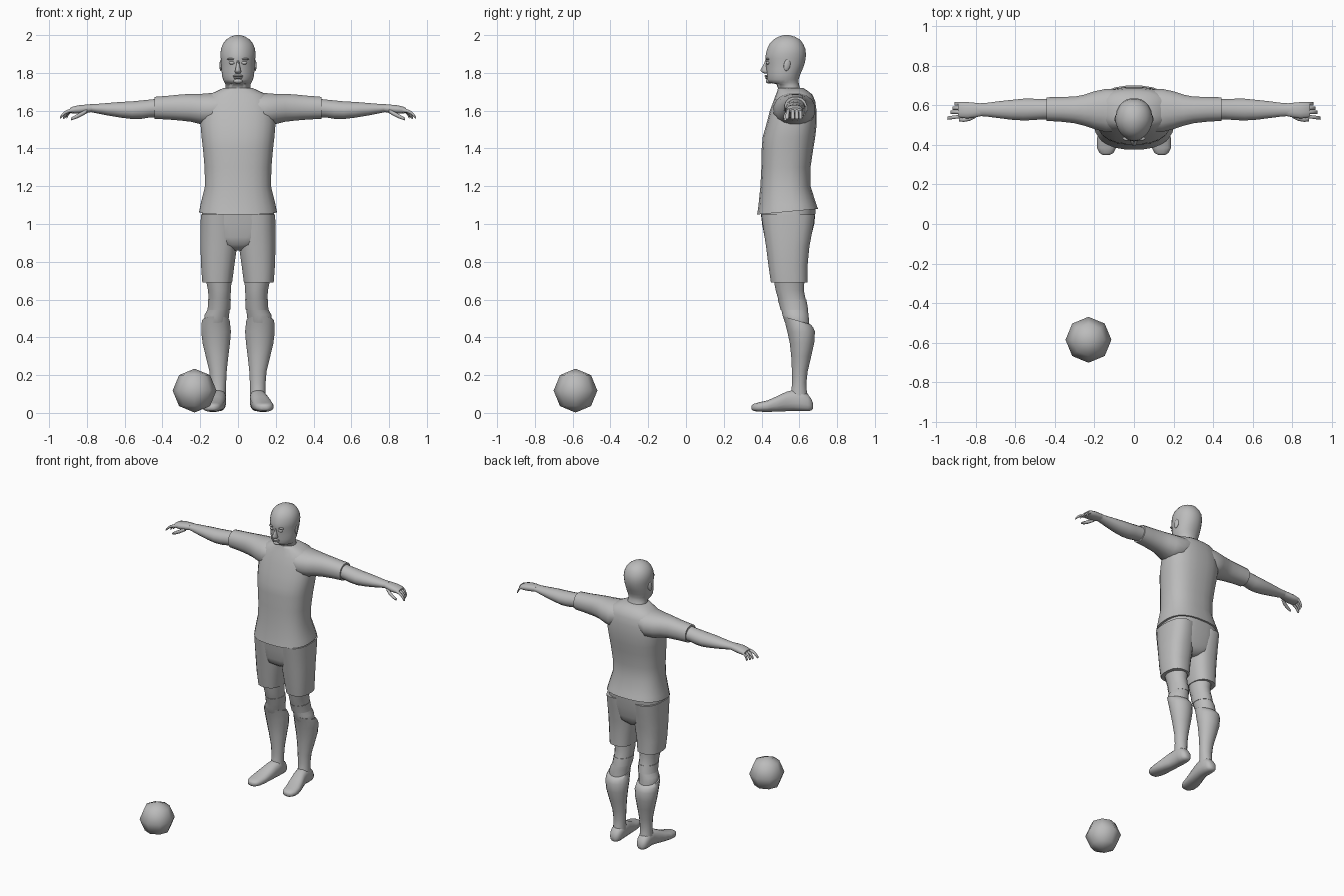
import bpy, bmesh, math
from mathutils import Vector

grey = bpy.data.materials.new("plain grey")
grey.diffuse_color = (0.5, 0.5, 0.5, 1)
ORDER = {"z": (1, 2, 0), "x": (0, 1, 2), "y": (1, 0, 2)}  # where (pos, a, b) land in x, y, z


def finish(obj, angle=60):
    obj.data.materials.append(grey)
    bpy.ops.object.select_all(action='DESELECT')
    obj.select_set(True)
    bpy.context.view_layer.objects.active = obj
    bpy.ops.object.shade_smooth_by_angle(angle=math.radians(angle))


def loft(name, axis, rings, n=16, power=2.0, side=1, taper=0.0, angle=60):
    """Skin over rings (position, a_min, a_max, b_min, b_max, [tilt])."""
    bm = bmesh.new()
    loops = []
    for r in rings:
        pos, a0, a1, b0, b1 = r[:5]
        tilt = r[5] if len(r) > 5 else 0
        loop = []
        for i in range(n):
            t = 2 * math.pi * (i + 0.5) / n
            c = math.copysign(abs(math.cos(t)) ** (2 / power), math.cos(t))
            s = math.copysign(abs(math.sin(t)) ** (2 / power), math.sin(t))
            c *= 1 - taper * max(0, -s) ** 2
            v = ((a0 + a1) / 2 + c * (a1 - a0) / 2, (b0 + b1) / 2 + s * (b1 - b0) / 2)
            p = pos + tilt * s
            co = {"z": (v[0], v[1], p), "x": (p, v[0], v[1]), "y": (v[0], p, v[1])}[axis]
            loop.append(bm.verts.new((co[0] * side, co[1], co[2])))
        loops.append(loop)
    for lo, hi in zip(loops, loops[1:]):
        for i in range(n):
            j = (i + 1) % n
            bm.faces.new((lo[i], lo[j], hi[j], hi[i]))
    bm.faces.new(loops[0])
    bm.faces.new(loops[-1])
    bmesh.ops.recalc_face_normals(bm, faces=bm.faces)
    me = bpy.data.meshes.new(name)
    bm.to_mesh(me)
    bm.free()
    obj = bpy.data.objects.new(name, me)
    bpy.context.collection.objects.link(obj)
    finish(obj, angle)
    return obj


def ball(name, loc, scale, seg=12, rings=8, rot=(0, 0, 0), angle=180):
    bpy.ops.mesh.primitive_uv_sphere_add(segments=seg, ring_count=rings, radius=1,
                                         location=loc, rotation=rot)
    obj = bpy.context.object
    obj.name = name
    obj.scale = scale
    finish(obj, angle)
    return obj


def sym(z, w, y0, y1, tilt=0):
    return (z, -w, w, y0, y1, tilt)


# Football
ball("football", (-0.23, -0.585, 0.118), (0.116,) * 3, 8, 4)

# Shirt body with slanted hem
loft("shirt", "z", [
    sym(1.065, .207, .375, .70, .015), sym(1.10, .200, .382, .69, .008), sym(1.20, .176, .393, .66),
    sym(1.30, .178, .398, .66), sym(1.40, .187, .40, .675), sym(1.46, .194, .405, .685),
    sym(1.53, .200, .425, .693), sym(1.60, .195, .443, .692), sym(1.65, .185, .462, .685),
    sym(1.685, .155, .475, .67), sym(1.705, .11, .483, .645), sym(1.72, .078, .487, .62)],
    n=24, power=2.5)

# Head and neck
loft("head", "z", [
    sym(1.68, .072, .485, .625), sym(1.715, .068, .488, .605), sym(1.737, .066, .478, .60, -.004),
    sym(1.748, .072, .436, .597), sym(1.765, .080, .428, .597), sym(1.79, .086, .428, .605),
    sym(1.82, .088, .424, .618), sym(1.85, .090, .424, .629), sym(1.875, .092, .419, .634),
    sym(1.90, .094, .422, .636), sym(1.93, .090, .430, .632), sym(1.955, .080, .443, .620),
    sym(1.977, .062, .463, .604), sym(1.992, .038, .490, .575), sym(2.0, .012, .518, .545)],
    n=24, power=2.15, taper=.2)

# Face details
loft("nose", "z", [sym(1.797, .012, .415, .45), sym(1.805, .019, .397, .45),
                   sym(1.815, .016, .391, .45), sym(1.84, .010, .407, .45),
                   sym(1.865, .008, .418, .45)], n=8)
ball("upper_lip", (0, .428, 1.784), (.027, .012, .006))
ball("lower_lip", (0, .430, 1.774), (.023, .012, .006))
ball("chin", (0, .440, 1.757), (.026, .018, .014))
for s, tag in ((1, "left"), (-1, "right")):
    ball(tag + "_eye", (s * .032, .434, 1.853), (.017, .011, .009))
    ball(tag + "_brow", (s * .034, .433, 1.873), (.024, .012, .006))
    ball(tag + "_ear", (s * .089, .535, 1.842), (.009, .018, .032), rot=(-.2, 0, s * .25))

# Waist of the shorts
loft("shorts_waist", "z", [
    sym(.86, .03, .47, .62), sym(.89, .12, .425, .652), sym(.93, .194, .415, .662), sym(1.0, .196, .402, .68),
    sym(1.08, .190, .392, .688)], n=24, power=2.7)

for s, tag in ((1, "left_"), (-1, "right_")):
    # Shorts leg
    loft(tag + "shorts_leg", "z", [
        (.69, .030, .190, .448, .645, 0), (.78, .018, .197, .435, .645, 0),
        (.88, .004, .200, .422, .655, 0), (.97, .002, .200, .408, .672, 0),
        (1.05, .01, .198, .396, .685, 0)], power=2.5, side=s)
    # Thigh and knee
    loft(tag + "knee", "z", [
        (.42, .06, .17, .55, .66), (.48, .050, .182, .522, .653), (.52, .046, .178, .509, .650),
        (.55, .042, .160, .503, .645), (.60, .040, .156, .487, .635), (.65, .036, .160, .473, .625),
        (.72, .032, .175, .46, .63)], side=s)
    loft(tag + "knee_band", "z", [
        (.545, .040, .163, .500, .648), (.57, .038, .160, .493, .644),
        (.60, .037, .159, .484, .638)], side=s, angle=40)
    # Sock with slanted top
    loft(tag + "sock", "z", [
        (.07, .062, .148, .545, .65), (.12, .064, .146, .557, .640), (.16, .062, .147, .561, .638),
        (.22, .059, .152, .560, .645), (.30, .050, .172, .556, .664), (.37, .041, .189, .548, .680),
        (.43, .036, .196, .535, .684), (.465, .040, .196, .523, .675, -.014),
        (.49, .043, .190, .512, .662, -.022)], side=s, angle=50)
    # Shoe
    loft(tag + "shoe", "y", [
        (.348, .125, .155, .018, .040), (.358, .104, .174, .010, .048), (.385, .090, .188, .006, .056),
        (.43, .080, .188, .005, .066), (.48, .072, .176, .006, .088), (.53, .066, .160, .008, .112),
        (.57, .062, .150, .010, .122), (.61, .062, .150, .008, .122), (.645, .066, .146, .008, .100),
        (.663, .076, .136, .012, .075), (.672, .092, .122, .022, .052)], power=2.5, side=s)

    # Sleeve
    loft(tag + "sleeve", "x", [
        (.08, .47, .68, 1.56, 1.69), (.14, .462, .685, 1.515, 1.695), (.20, .478, .672, 1.528, 1.690),
        (.25, .495, .655, 1.540, 1.690), (.30, .508, .645, 1.546, 1.687),
        (.37, .516, .643, 1.552, 1.680), (.443, .520, .641, 1.556, 1.674)],
        power=2.2, side=s, angle=50)
    # Bare arm down to the wrist
    loft(tag + "forearm", "x", [
        (.40, .528, .635, 1.563, 1.668), (.46, .528, .632, 1.564, 1.660), (.51, .524, .634, 1.556, 1.655),
        (.56, .522, .634, 1.555, 1.650), (.62, .526, .628, 1.562, 1.647), (.69, .535, .620, 1.574, 1.641),
        (.75, .543, .612, 1.586, 1.636), (.79, .545, .610, 1.594, 1.634)], side=s)
    # Palm
    loft(tag + "palm", "x", [
        (.77, .545, .610, 1.593, 1.634), (.80, .538, .613, 1.588, 1.633), (.84, .532, .617, 1.584, 1.630),
        (.875, .535, .617, 1.584, 1.622), (.89, .54, .612, 1.588, 1.614)], power=2.4, n=12, side=s)
    # Curled fingers, the front one reaching farther
    for i, (name, reach) in enumerate((("index", .075), ("middle", .058),
                                       ("ring", .05), ("little", .04))):
        y = .545 + .0205 * i
        rings = []
        for t, drop, h in ((0, 0, .011), (.35, .004, .010), (.65, .014, .010),
                           (.85, .028, .010), (1, .042, .006)):
            z = 1.603 - drop
            yy = y - .010 * t * (i == 0)
            rings.append((.868 + reach * t, yy - .0095, yy + .0095, z - h, z + h))
        loft(tag + name + "_finger", "x", rings, n=8, side=s)
    # Thumb
    loft(tag + "thumb", "x", [
        (.80, .535, .56, 1.585, 1.61), (.83, .520, .545, 1.568, 1.595),
        (.86, .515, .536, 1.555, 1.578), (.885, .518, .532, 1.548, 1.562)], n=8, side=s)
